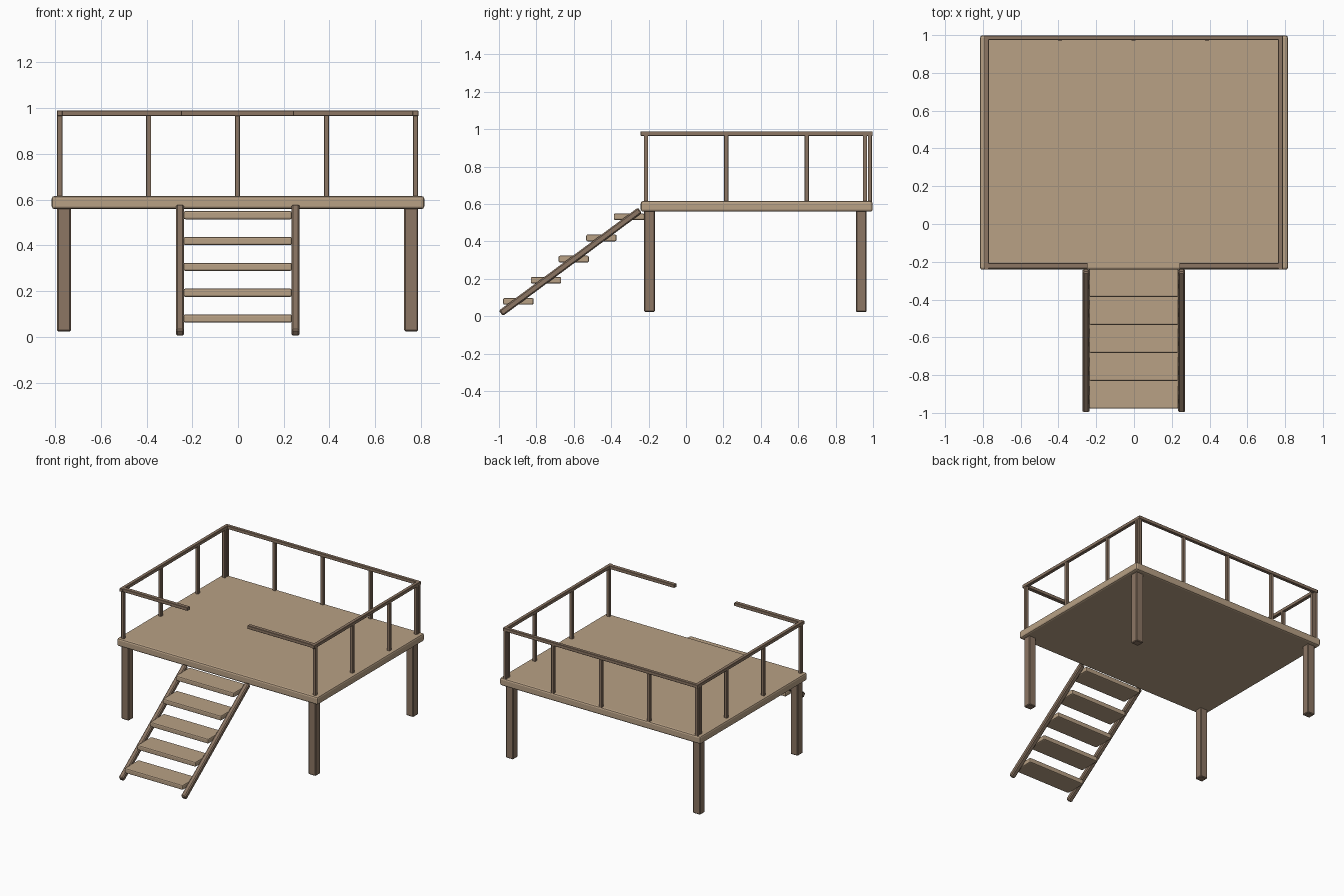
import bpy, math

if "Cube" in bpy.data.objects:
    bpy.data.objects.remove(bpy.data.objects["Cube"])


def material(name, rgb):
    m = bpy.data.materials.new(name)
    m.diffuse_color = (*rgb, 1.0)
    m.use_nodes = True
    m.node_tree.nodes["Principled BSDF"].inputs["Base Color"].default_value = m.diffuse_color
    return m


TAN = material("light_wood", (0.48, 0.355, 0.235))
BROWN = material("dark_wood", (0.262, 0.182, 0.127))


def beam(name, lo, hi, mat, bevel=0.003, segments=1, tilt=0.0):
    """Bevelled box spanning lo..hi, optionally tilted about x."""
    size = [b - a for a, b in zip(lo, hi)]
    bpy.ops.mesh.primitive_cube_add(
        size=1, location=[(a + b) / 2 for a, b in zip(lo, hi)])
    ob = bpy.context.object
    ob.name = name
    ob.scale = size
    bpy.ops.object.transform_apply(location=False, rotation=False, scale=True)
    ob.rotation_euler.x = tilt
    ob.data.materials.append(mat)
    mod = ob.modifiers.new("edges", 'BEVEL')
    mod.width = bevel
    mod.segments = segments
    return ob


# Platform
beam("deck", (-0.815, -0.242, 0.559), (0.815, 0.998, 0.616), TAN, 0.012, 2)

# Legs
for x in (-0.761, 0.757):
    for y in (-0.195, 0.937):
        beam("leg", (x - 0.03, y - 0.029, 0.024), (x + 0.03, y + 0.029, 0.565), BROWN, 0.005)

# Railing posts: both sides, then the back row
P = 0.0115
for x in (-0.78, 0.776):
    for y in (-0.214, 0.216, 0.645, 0.957):
        beam("side_post", (x - P, y - P, 0.61), (x + P, y + P, 0.968), BROWN, 0.002)
for x in (-0.78, -0.391, -0.002, 0.387, 0.776):
    beam("back_post", (x - P, 0.972, 0.61), (x + P, 0.995, 0.968), BROWN, 0.002)

# Handrails, with a gap at the front for the stairs
Z0, Z1 = 0.965, 0.989
for x in (-0.78, 0.776):
    beam("side_rail", (x - 0.0125, -0.242, Z0), (x + 0.0125, 0.998, Z1), BROWN, 0.002)
beam("back_rail", (-0.792, 0.974, Z0), (0.788, 0.998, Z1), BROWN, 0.002)
beam("front_rail_left", (-0.79, -0.236, Z0), (-0.245, -0.207, Z1), BROWN, 0.002)
beam("front_rail_right", (0.24, -0.236, Z0), (0.786, -0.207, Z1), BROWN, 0.002)

# Stair stringers
y0, z0, y1, z1 = -0.990, 0.016, -0.246, 0.567
length = math.hypot(y1 - y0, z1 - z0)
cy, cz = (y0 + y1) / 2, (z0 + z1) / 2
for x in (-0.254, 0.252):
    beam("stringer", (x - 0.018, cy - length / 2, cz - 0.018),
         (x + 0.018, cy + length / 2, cz + 0.018), BROWN, 0.007,
         tilt=math.atan2(z1 - z0, y1 - y0))

# Stair treads
for i in range(5):
    y, z = -0.978 + 0.148 * i, 0.080 + 0.113 * i
    beam("tread", (-0.238, y, z - 0.018), (0.236, y + 0.163, z + 0.018), TAN, 0.008, 2)
